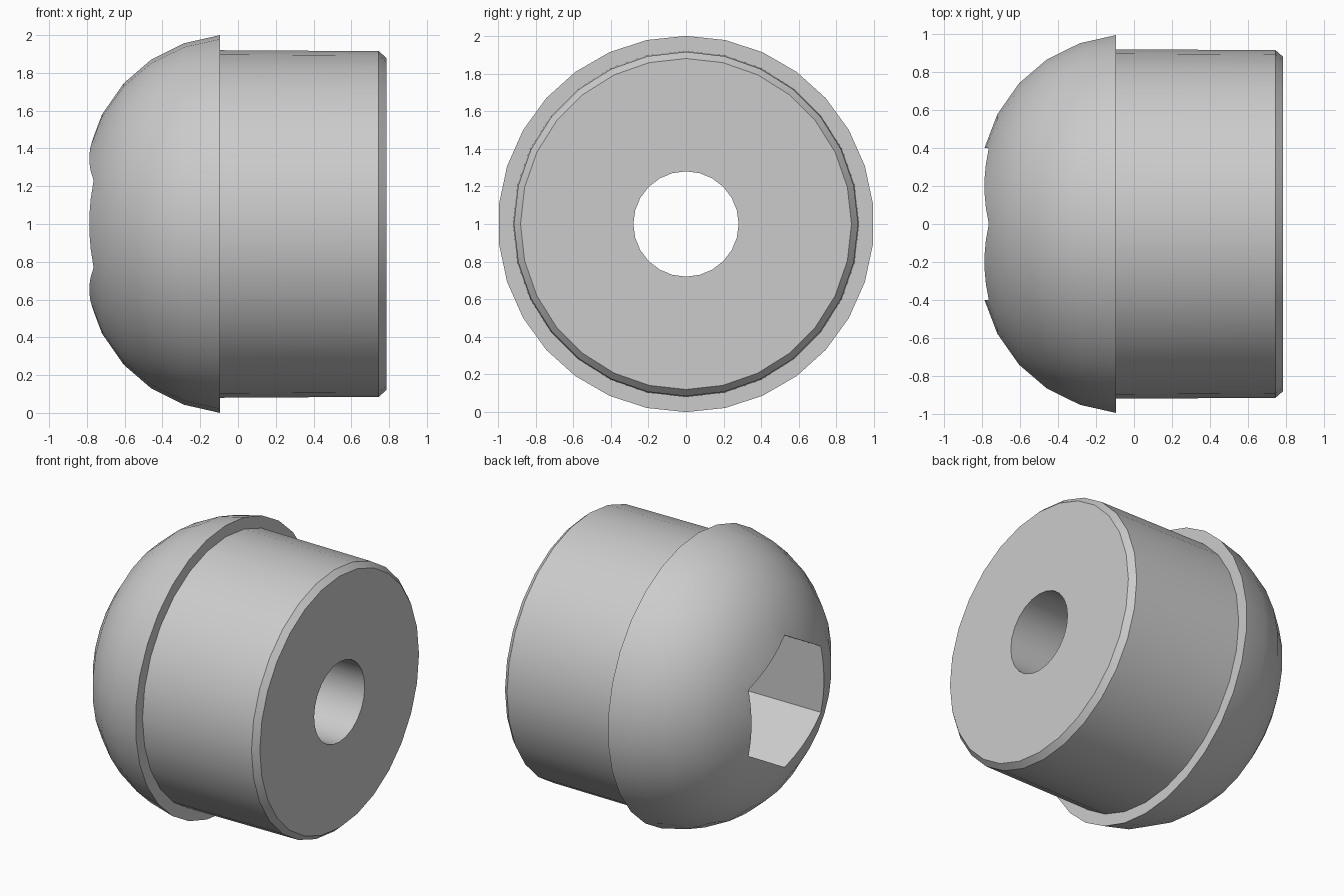
import bpy
import bmesh
from math import sin, cos, tau, radians

cube = bpy.data.objects.get("Cube")
if cube:
    bpy.data.objects.remove(cube, do_unlink=True)

grey = bpy.data.materials.new("plain grey")
grey.use_nodes = True
colour = (0.6, 0.6, 0.6, 1)
grey.diffuse_color = colour
grey.node_tree.nodes["Principled BSDF"].inputs["Base Color"].default_value = colour


def turned(name, profile, sides):
    """Solid of revolution about the x axis from (x, radius) points."""
    bm = bmesh.new()
    rings = []
    for x, r in profile:
        rings.append([bm.verts.new((x, r * sin(tau * i / sides), 1 + r * cos(tau * i / sides)))
                      for i in range(sides)])
    for a, b in zip(rings, rings[1:]):
        for i in range(sides):
            j = (i + 1) % sides
            bm.faces.new((a[i], a[j], b[j], b[i]))
    bm.faces.new(rings[0])
    bm.faces.new(rings[-1])
    bmesh.ops.recalc_face_normals(bm, faces=bm.faces)
    mesh = bpy.data.meshes.new(name)
    bm.to_mesh(mesh)
    bm.free()
    mesh.materials.append(grey)
    obj = bpy.data.objects.new(name, mesh)
    bpy.context.collection.objects.link(obj)
    return obj


def combine(target, tool, operation):
    mod = target.modifiers.new(operation.title(), 'BOOLEAN')
    mod.operation = operation
    mod.solver = 'EXACT'
    mod.object = tool
    bpy.context.view_layer.objects.active = target
    bpy.ops.object.modifier_apply(modifier=mod.name)
    bpy.data.objects.remove(tool, do_unlink=True)


# Domed head with a flat shoulder
plug = turned("domed_plug", [(-0.835, 0.2), (-0.788, 0.4), (-0.72, 0.58), (-0.605, 0.745),
                             (-0.46, 0.87), (-0.285, 0.957), (-0.095, 1.0)], 30)

# Slightly tapered shank with a chamfered end
shank = turned("shank", [(-0.3, 0.92), (-0.095, 0.92), (0.745, 0.915), (0.785, 0.88)], 28)
combine(plug, shank, 'UNION')

# Hexagonal socket in the dome, points up and down
socket = turned("socket_cutter", [(-1.2, 0.462), (-0.1, 0.462)], 6)
combine(plug, socket, 'DIFFERENCE')

# Round bore through the axis
bore = turned("bore_cutter", [(-1.3, 0.28), (1.2, 0.28)], 24)
combine(plug, bore, 'DIFFERENCE')

bpy.ops.object.select_all(action='DESELECT')
plug.select_set(True)
bpy.context.view_layer.objects.active = plug
bpy.ops.object.shade_smooth_by_angle(angle=radians(30))
